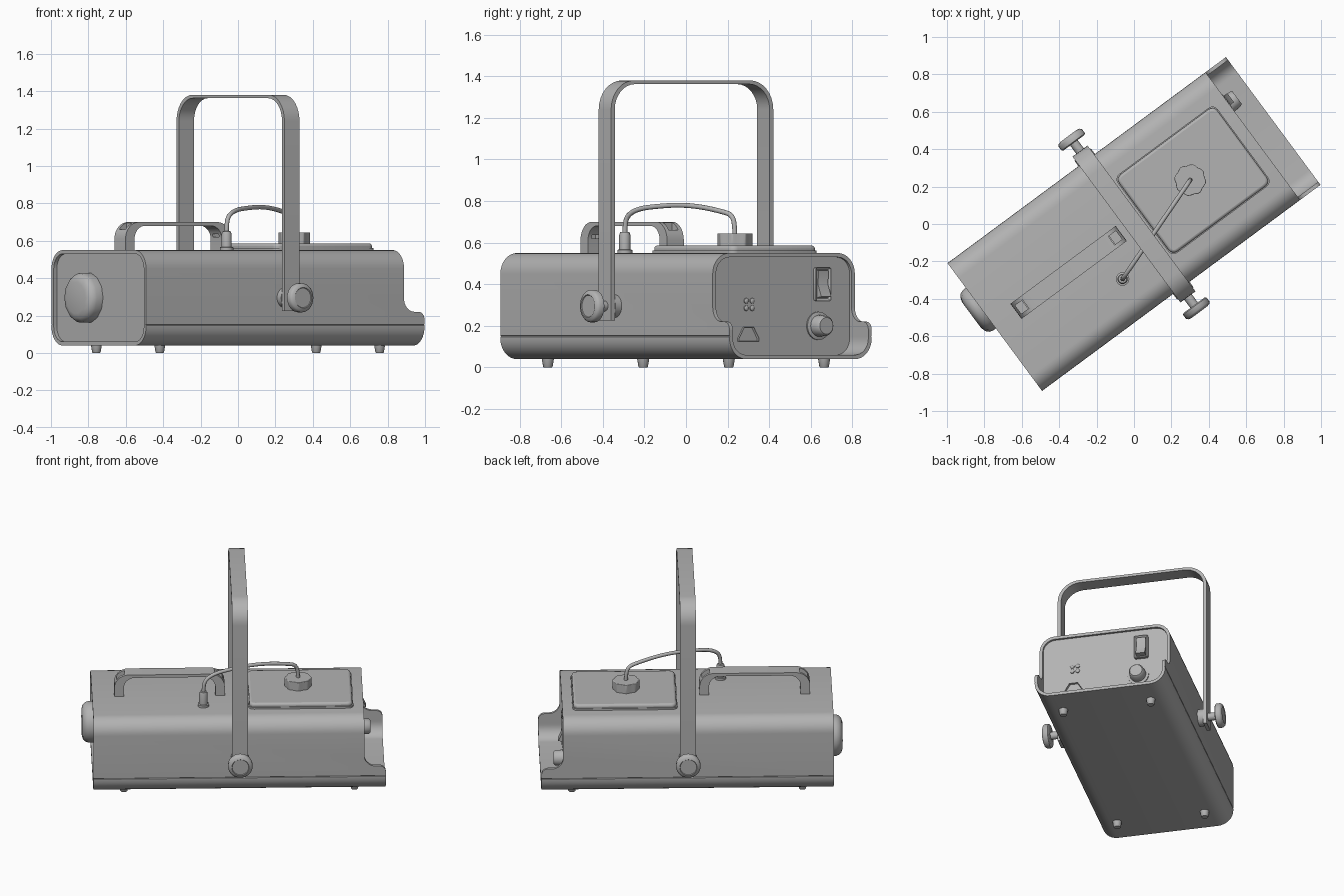
import bpy, bmesh, math
from math import sin, cos, pi

cube = bpy.data.objects.get("Cube")
if cube:
    bpy.data.objects.remove(cube, do_unlink=True)

TURN = math.radians(36.5)   # whole machine is turned about z
grey = bpy.data.materials.new("plain grey")
grey.use_nodes = True
COLOUR = (0.45, 0.45, 0.45, 1)
grey.diffuse_color = COLOUR
grey.node_tree.nodes["Principled BSDF"].inputs["Base Color"].default_value = COLOUR


def place(axis, p, h):
    """Put a 2D outline point at distance h along the axis (length x, width y, height z)."""
    return {"x": (h, p[0], p[1]), "y": (p[0], h, p[1]), "z": (p[0], p[1], h)}[axis]


def finish(name, bm, bevel=0, angle=35):
    bmesh.ops.recalc_face_normals(bm, faces=bm.faces)
    mesh = bpy.data.meshes.new(name)
    bm.to_mesh(mesh)
    bm.free()
    ob = bpy.data.objects.new(name, mesh)
    bpy.context.collection.objects.link(ob)
    ob.rotation_euler.z = TURN
    mesh.materials.append(grey)
    if bevel:
        mod = ob.modifiers.new("Bevel", "BEVEL")
        mod.width, mod.segments, mod.limit_method = bevel, 3, "ANGLE"
    smooth(ob, angle)
    return ob


def smooth(ob, angle=35):
    bpy.ops.object.select_all(action="DESELECT")
    ob.select_set(True)
    bpy.context.view_layer.objects.active = ob
    bpy.ops.object.shade_smooth_by_angle(angle=math.radians(angle))


def prism(name, outline, axis, a, b, bevel=0, inset=None):
    bm = bmesh.new()
    ends = [[bm.verts.new(place(axis, p, h)) for p in outline] for h in (a, b)]
    bm.faces.new(ends[0])
    cap = bm.faces.new(ends[1])
    n = len(outline)
    for i in range(n):
        j = (i + 1) % n
        bm.faces.new((ends[0][i], ends[0][j], ends[1][j], ends[1][i]))
    bmesh.ops.recalc_face_normals(bm, faces=bm.faces)
    if inset:
        bmesh.ops.inset_region(bm, faces=[cap], thickness=inset[0])
        bmesh.ops.translate(bm, verts=cap.verts, vec=place(axis, (0, 0), inset[1]))
    return finish(name, bm, bevel)


def lathe(name, profile, axis, centre, segs=32, closed=False):
    """Spin (radius, height) points about an axis through the 2D centre."""
    bm = bmesh.new()
    rings = [[bm.verts.new(place(axis, (centre[0] + r * cos(2 * pi * i / segs),
              centre[1] + r * sin(2 * pi * i / segs)), h)) for i in range(segs)]
             for r, h in profile]
    for lo, hi in zip(rings, rings[1:]):
        for i in range(segs):
            j = (i + 1) % segs
            bm.faces.new((lo[i], lo[j], hi[j], hi[i]))
    bm.faces.new(rings[0])
    bm.faces.new(rings[-1])
    return finish(name, bm, angle=40)


def arc(cx, cy, r, start, end, n=8):
    return [(cx + r * cos(math.radians(start + (end - start) * i / n)),
             cy + r * sin(math.radians(start + (end - start) * i / n))) for i in range(n + 1)]


def round_rect(x0, x1, y0, y1, r, n=8):
    return (arc(x1 - r, y1 - r, r, 0, 90, n) + arc(x0 + r, y1 - r, r, 90, 180, n)
            + arc(x0 + r, y0 + r, r, 180, 270, n) + arc(x1 - r, y0 + r, r, 270, 360, n))


def arch(cx, half, top, bottom, r):
    return ([(cx + half, bottom)] + arc(cx + half - r, top - r, r, 0, 90)
            + arc(cx - half + r, top - r, r, 90, 180) + [(cx - half, bottom)])


def box(name, x0, x1, y0, y1, z0, z1, bevel=0):
    return prism(name, [(x0, y0), (x1, y0), (x1, y1), (x0, y1)], "z", z0, z1, bevel)


def carve(ob, cutter):
    cutter.hide_render = True
    mod = ob.modifiers.new("Cut", "BOOLEAN")
    mod.operation, mod.solver, mod.object = "DIFFERENCE", "EXACT", cutter
    bpy.context.view_layer.objects.active = ob
    bpy.ops.object.modifier_apply(modifier="Cut")
    bpy.data.objects.remove(cutter, do_unlink=True)
    smooth(ob)


# Housing: hollow rounded tube with a fine seam groove low on both sides
LEN, HALF, LOW, HIGH, WALL = 0.926, 0.425, 0.04, 0.55, 0.02
SEAM = 0.15
outer = round_rect(-HALF, HALF, LOW, HIGH, 0.1)
half_count = len(outer) // 2
notch = [(-HALF, SEAM + 0.003), (-HALF + 0.004, SEAM), (-HALF, SEAM - 0.003)]
outer = (outer[:half_count] + notch + outer[half_count:]
         + [(-x, z) for x, z in reversed(notch)])
inner = round_rect(-HALF + WALL, HALF - WALL, LOW + WALL, HIGH - WALL, 0.08)
housing = prism("housing", outer, "x", -LEN, LEN)
carve(housing, prism("bore_cutter", inner, "x", -LEN - 0.1, LEN + 0.1))
# Rear of the housing is cut back, leaving a low tray with curved sides
step = ([(0.79, 0.7)] + arc(0.86, 0.29, 0.07, 180, 270)
        + arc(0.886, 0.18, 0.04, 90, 0) + [(1.0, 0.18), (1.0, 0.7)])
carve(housing, prism("rear_cutter", step, "y", -0.6, 0.6))

# End panels set just inside the housing
prism("front_panel", inner, "x", -0.905, -0.885)
REAR = 0.775
prism("rear_panel", inner, "x", REAR - 0.02, REAR)

# Front nozzle
lathe("nozzle", [(0.135, -0.9), (0.135, -0.945), (0.128, -0.965), (0.112, -0.98),
                 (0.085, -0.988)], "x", (0.125, 0.295), 14)

# Feet
for x in (-0.731, 0.731):
    for y in (-0.285, 0.285):
        lathe("foot", [(0.02, 0), (0.023, 0.004), (0.03, 0.045)], "z", (x, y), 16)

# Mounting yoke with clamp knobs on both sides
yoke = arch(0, 0.485, 1.38, 0.225, 0.14) + arch(0, 0.463, 1.362, 0.225, 0.122)[::-1]
prism("yoke", yoke, "x", -0.05, 0.05)
for side, s in (("right", -1), ("left", 1)):
    def knob_part(name, profile):
        lathe(side + name, [(r, s * h) for r, h in profile], "y", (0, 0.295))
    knob_part("_washer", [(0.055, 0.42), (0.055, 0.462)])
    knob_part("_clamp_shaft", [(0.025, 0.44), (0.025, 0.55)])
    knob_part("_clamp_knob", [(0.07, 0.54), (0.078, 0.546), (0.078, 0.572), (0.07, 0.582),
                              (0.055, 0.587), (0.052, 0.583)])

# Carrying handle with a screw pocket at each end
MID = -0.435
grip = arch(MID, 0.35, 0.7, 0.54, 0.09) + arch(MID, 0.29, 0.68, 0.54, 0.07)[::-1]
handle = prism("carry_handle", grip, "y", -0.05, 0.05)
for s in (-1, 1):
    x = MID + s * 0.31
    carve(handle, box("pocket_cutter", x - 0.025, x + 0.025, -0.028, 0.028, 0.62, 0.8))

# Tank lid, filler cap and hose
prism("tank_lid_base", round_rect(0.06, 0.725, -0.262, 0.262, 0.035, 4), "z", 0.53, 0.562)
prism("tank_lid", round_rect(0.066, 0.719, -0.256, 0.256, 0.035, 4), "z", 0.54, 0.586, 0.014)
CAP, PORT = (0.381, 0.01), (-0.224, -0.2)
lobes = [(CAP[0] + (0.082 + 0.004 * cos(i * pi / 2)) * cos(i * pi / 16),
          CAP[1] + (0.082 + 0.004 * cos(i * pi / 2)) * sin(i * pi / 16)) for i in range(32)]
prism("filler_cap", lobes, "z", 0.58, 0.645, 0.004)
lathe("hose_fitting", [(0.036, 0.54), (0.036, 0.565), (0.027, 0.567), (0.027, 0.635),
                       (0.022, 0.65), (0.012, 0.652)], "z", PORT, 20)

route = [(0, 0.63), (0, 0.69), (0.03, 0.735), (0.12, 0.75), (0.3, 0.772), (0.5, 0.782),
         (0.7, 0.775), (0.86, 0.765), (0.96, 0.74), (1, 0.7), (1, 0.64)]
curve = bpy.data.curves.new("hose", "CURVE")
curve.dimensions = "3D"
curve.bevel_depth, curve.bevel_resolution, curve.use_fill_caps = 0.012, 3, True
spline = curve.splines.new("NURBS")
spline.points.add(len(route) - 1)
for point, (t, z) in zip(spline.points, route):
    point.co = (CAP[0] + (PORT[0] - CAP[0]) * t, CAP[1] + (PORT[1] - CAP[1]) * t, z, 1)
spline.order_u, spline.use_endpoint_u, spline.resolution_u = 3, True, 5
curve.materials.append(grey)
hose = bpy.data.objects.new("hose", curve)
hose.rotation_euler.z = TURN
bpy.context.collection.objects.link(hose)

# Rear controls: rocker switch, dial, indicator lamps, power inlet
prism("switch_frame", round_rect(0.19, 0.28, 0.32, 0.48, 0.008, 2), "x",
      REAR - 0.01, REAR + 0.018, inset=(0.012, -0.012))
prism("switch_rocker", [(REAR, 0.335), (REAR + 0.042, 0.34), (REAR + 0.014, 0.4),
                        (REAR + 0.02, 0.465), (REAR, 0.465)], "y", 0.205, 0.265)
lathe("dial", [(0.068, REAR - 0.01), (0.068, REAR + 0.008), (0.052, REAR + 0.012),
               (0.048, REAR + 0.06), (0.04, REAR + 0.07)], "x", (0.215, 0.2), 24)
for y in (-0.215, -0.18):
    for z in (0.285, 0.32):
        lathe("indicator_lamp", [(0.013, REAR - 0.01), (0.013, REAR + 0.006),
                                 (0.008, REAR + 0.01)], "x", (y, z), 12)
inlet = [(-0.265, 0.125), (-0.145, 0.125), (-0.145, 0.14), (-0.178, 0.195),
         (-0.232, 0.195), (-0.265, 0.14)]
prism("power_inlet", inlet, "x", REAR - 0.03, REAR + 0.012, inset=(0.01, -0.03))
